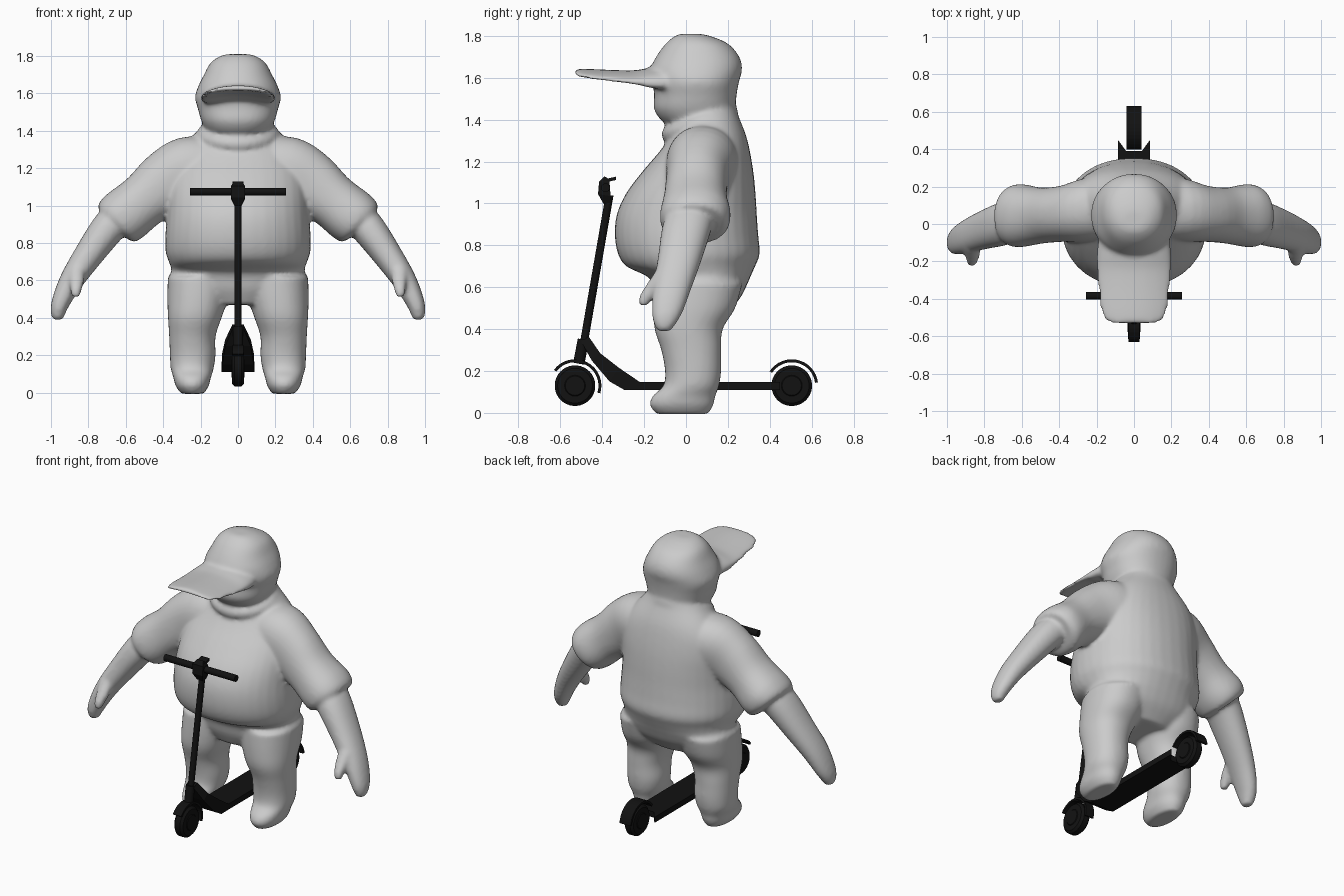
import bpy, bmesh, math
from mathutils import Vector

if "Cube" in bpy.data.objects:
    bpy.data.objects.remove(bpy.data.objects["Cube"])


def material(name, v):
    m = bpy.data.materials.new(name)
    m.diffuse_color = (v, v, v, 1)
    m.use_nodes = True
    m.node_tree.nodes["Principled BSDF"].inputs["Base Color"].default_value = m.diffuse_color
    return m


GREY = material("plain grey", 0.6)
BLACK = material("scooter black", 0.006)


def finish(bm, name, mat, smooth=False):
    bmesh.ops.recalc_face_normals(bm, faces=bm.faces[:])
    me = bpy.data.meshes.new(name)
    bm.to_mesh(me)
    bm.free()
    ob = bpy.data.objects.new(name, me)
    bpy.context.collection.objects.link(ob)
    me.materials.append(mat)
    if smooth:
        bpy.ops.object.select_all(action='DESELECT')
        ob.select_set(True)
        bpy.context.view_layer.objects.active = ob
        bpy.ops.object.shade_smooth_by_angle(angle=math.radians(35))
    return ob


def spline(rows, k=4):
    """Catmull-Rom interpolation of rows of numbers."""
    out = []
    for i in range(len(rows) - 1):
        a, b, c, d = rows[max(i - 1, 0)], rows[i], rows[i + 1], rows[min(i + 2, len(rows) - 1)]
        for j in range(k):
            t = j / k
            out.append([0.5 * (2 * q + (r - p) * t + (2 * p - 5 * q + 4 * r - s) * t * t
                               + (3 * q - p - 3 * r + s) * t ** 3) for p, q, r, s in zip(a, b, c, d)])
    return out + [list(rows[-1])]


def skin(bm, rings):
    vs = [[bm.verts.new(p) for p in ring] for ring in rings]
    n = len(vs[0])
    for a, b in zip(vs, vs[1:]):
        for i in range(n):
            bm.faces.new((a[i], a[(i + 1) % n], b[(i + 1) % n], b[i]))
    bm.faces.new(vs[0])
    bm.faces.new(vs[-1])


def oval(c, u, v, e=2.2, n=36):
    c, u, v = Vector(c), Vector(u), Vector(v)
    f = lambda x: math.copysign(abs(x) ** (2 / e), x)
    return [c + u * f(math.cos(2 * math.pi * i / n)) + v * f(math.sin(2 * math.pi * i / n)) for i in range(n)]


def column(bm, rows, e=2.2):
    """Stack of ovals; row = z, x centre, front y, back y, half width."""
    skin(bm, [oval((x, (f + b) / 2, z), (w, 0, 0), (0, (b - f) / 2, 0), e)
              for z, x, f, b, w in spline(rows)])


def limb(bm, rows, s):
    """Tube along a path; row = x, y, z, half thickness, half depth in y."""
    rows = spline(rows)
    rings = []
    for i, (x, y, z, r, d) in enumerate(rows):
        p, q = rows[max(i - 1, 0)], rows[min(i + 1, len(rows) - 1)]
        t = Vector((q[0] - p[0], 0, q[2] - p[2])).normalized()
        rings.append(oval((s * x, y, z), (-s * t.z * r, 0, t.x * r), (0, d, 0)))
    skin(bm, rings)


# ---- figure: overlapping volumes fused into one soft skin ----
bm = bmesh.new()
# torso with overhanging belly
column(bm, [(.47, 0, -.10, .19, .18), (.55, 0, -.14, .26, .33), (.62, 0, -.16, .295, .365),
            (.655, 0, -.19, .31, .355), (.70, 0, -.285, .33, .37), (.76, 0, -.325, .352, .388),
            (.85, 0, -.34, .345, .388), (.95, 0, -.33, .338, .38), (1.05, 0, -.285, .332, .375),
            (1.15, 0, -.21, .322, .365), (1.25, 0, -.125, .305, .335), (1.33, 0, -.07, .285, .28),
            (1.42, 0, -.03, .25, .20), (1.47, 0, 0, .235, .16)])
# head and cap crown
column(bm, [(1.365, 0, -.05, .20, .10), (1.39, 0, -.11, .225, .16), (1.45, 0, -.153, .235, .195),
            (1.52, 0, -.152, .242, .215), (1.58, 0, -.16, .253, .23), (1.64, 0, -.17, .268, .212),
            (1.70, 0, -.143, .255, .182), (1.76, 0, -.10, .205, .15), (1.795, 0, -.06, .13, .105),
            (1.81, 0, -.03, .07, .06)])
# cap brim, arched across its width
brim = []
for y, z, h, w in spline([(-.08, 1.605, .055, .19), (-.17, 1.607, .042, .20), (-.24, 1.612, .025, .20),
                          (-.33, 1.618, .019, .193), (-.45, 1.627, .015, .18), (-.51, 1.63, .013, .155),
                          (-.53, 1.63, .011, .12)]):
    ring = oval((0, y, z), (w, 0, 0), (0, 0, h), 2.8)
    for p in ring:
        p.z -= .035 * (p.x / .2) ** 2
    brim.append(ring)
skin(bm, brim)
# collar ring, higher at the back
N = 40
ringpts = []
for i in range(N):
    a = 2 * math.pi * i / N
    o = Vector((math.cos(a), math.sin(a), 0))
    c = Vector((.19 * o.x, .065 + .155 * o.y, 1.385 + .055 * o.y))
    ringpts.append([bm.verts.new(c + o * .028 * math.cos(b) + Vector((0, 0, .036 * math.sin(b))))
                    for b in (j * math.pi / 5 for j in range(10))])
for i in range(N):
    a, b = ringpts[i], ringpts[(i + 1) % N]
    for j in range(10):
        bm.faces.new((a[j], a[(j + 1) % 10], b[(j + 1) % 10], b[j]))

for s in (-1, 1):
    # leg and foot
    column(bm, [(z, s * x, f, b, w) for z, x, f, b, w in [
        (.62, .20, -.15, .27, .175), (.5, .216, -.155, .235, .162), (.4, .231, -.15, .175, .143),
        (.3, .244, -.118, .168, .124), (.2, .242, -.10, .168, .122), (.13, .245, -.108, .158, .115),
        (.08, .245, -.16, .14, .10), (.035, .245, -.172, .13, .088), (-.006, .243, -.14, .105, .06)]])
    # shoulder and sleeve
    limb(bm, [(.12, .09, 1.20, .16, .17), (.26, .075, 1.18, .19, .17), (.38, .055, 1.12, .175, .15),
              (.50, .045, 1.03, .147, .15), (.60, .045, .95, .15, .168), (.645, .042, .918, .142, .162),
              (.665, .04, .90, .12, .14)], s)
    # forearm and fingers
    limb(bm, [(.62, .03, .95, .09, .11), (.69, .005, .885, .092, .118), (.80, -.03, .735, .078, .105),
              (.89, -.065, .60, .064, .092), (.945, -.088, .49, .05, .075), (.962, -.10, .43, .04, .055),
              (.962, -.105, .39, .026, .03)], s)
    # thumb
    limb(bm, [(.865, -.10, .67, .045, .05), (.863, -.155, .60, .04, .042), (.866, -.19, .55, .03, .035),
              (.868, -.205, .512, .02, .022)], s)
figure = finish(bm, "rider_figure", GREY)
rm = figure.modifiers.new("fuse", 'REMESH')
rm.mode = 'VOXEL'
rm.voxel_size = 0.012
rm.use_smooth_shade = True
sm = figure.modifiers.new("soften", 'SMOOTH')
sm.factor = 0.5
sm.iterations = 8


# ---- scooter ----
def rod(name, p, q, r, n=20, bevel=0):
    p, q = Vector(p), Vector(q)
    d = (q - p).normalized()
    u = d.orthogonal().normalized()
    v = d.cross(u)
    rows = [(p, r), (q, r)]
    if bevel:
        rows = [(p, r - bevel), (p + d * bevel, r), (q - d * bevel, r), (q, r - bevel)]
    b = bmesh.new()
    skin(b, [oval(c, u * k, v * k, 2, n) for c, k in rows])
    return finish(b, name, BLACK, True)


def prism(name, rings):
    b = bmesh.new()
    skin(b, rings)
    return finish(b, name, BLACK)


for label, y, a0, a1, w in (("front", -.53, -17, 143, .03), ("rear", .505, 7, 147, .04)):
    # tyre and hub
    rod(label + "_tyre", (-.032, y, .13), (.032, y, .13), .097, 36, .014)
    rod(label + "_hub", (-.036, y, .13), (.036, y, .13), .052, 24, .006)
    # curved mudguard
    rings = []
    for i in range(17):
        a = math.radians(a0 + (a1 - a0) * i / 16)
        rings.append([(x, y + r * math.cos(a), .13 + r * math.sin(a))
                      for x, r in ((-w, .112), (w, .112), (w, .126), (-w, .126))])
    prism(label + "_mudguard", rings)

# deck with a notch for the rear wheel
outline = [(-.086, -.295), (.086, -.295), (.086, .45), (.042, .39), (-.042, .39), (-.086, .45)]
prism("deck", [[(x, y, z) for x, y in outline] for z in (.11, .147)])

# flared neck joining deck to steering column
prism("neck", [[(-w, y1, z1), (w, y1, z1), (w, y2, z2), (-w, y2, z2)] for y1, z1, y2, z2, w in
               [(-.465, .365, -.50, .34, .03), (-.41, .285, -.45, .25, .068),
                (-.32, .215, -.365, .15, .084), (-.22, .147, -.295, .11, .088)]])

# steering column, fork crown and handlebar
rod("steering_column", (0, -.497, .28), (0, -.365, 1.04), .019)
rod("fork_crown", (0, -.512, .235), (0, -.49, .35), .028, 12)
rod("handlebar", (-.257, -.384, 1.075), (.257, -.384, 1.075), .021)
prism("handlebar_clamp", [[(-w, y0, z0), (w, y0, z0), (w, y1, z1), (-w, y1, z1)]
                          for w, y0, z0, y1, z1 in [(.02, -.395, 1.0, -.355, 1.0), (.037, -.42, 1.045, -.36, 1.035),
                                                    (.037, -.415, 1.105, -.365, 1.10), (.022, -.39, 1.13, -.365, 1.115)]])
prism("display", [[(-.03, y, z - .008), (.03, y, z - .008), (.03, y, z + .008), (-.03, y, z + .008)]
                  for y, z in ((-.40, 1.105), (-.335, 1.12))])
